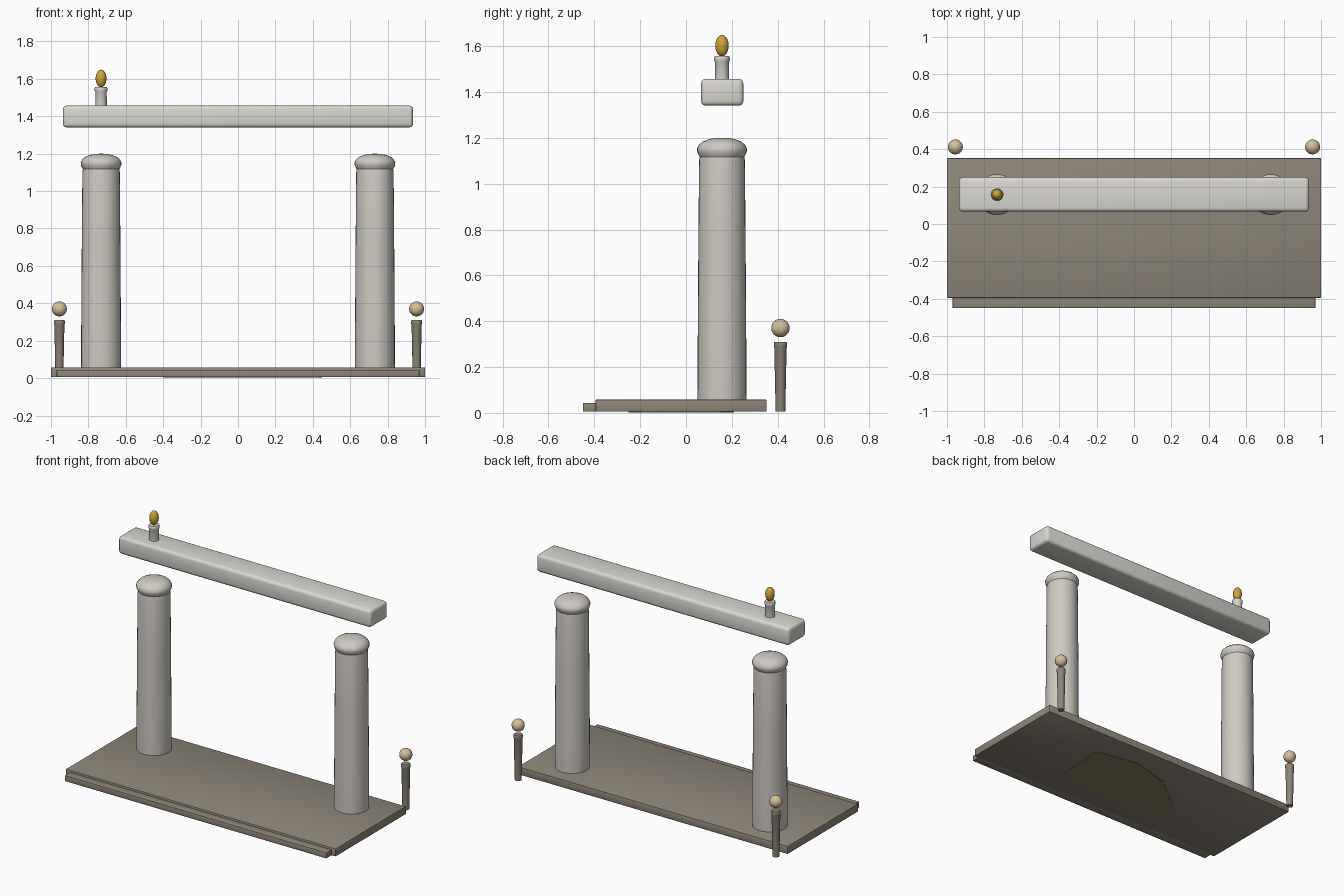
import bpy, bmesh, math

if "Cube" in bpy.data.objects:
    bpy.data.objects.remove(bpy.data.objects["Cube"])


def material(name, rgb):
    m = bpy.data.materials.new(name)
    m.diffuse_color = (*rgb, 1)
    m.use_nodes = True
    m.node_tree.nodes["Principled BSDF"].inputs["Base Color"].default_value = m.diffuse_color
    return m


STONE = material("pale_stone", (0.62, 0.59, 0.54))
BEAM = material("light_stone", (0.70, 0.68, 0.63))
DARK = material("dark_stone", (0.27, 0.24, 0.19))
GLOW = material("flame_gold", (0.62, 0.37, 0.04))
TAN = material("lamp_tan", (0.66, 0.52, 0.33))
MOSS = material("olive_inlay", (0.25, 0.22, 0.12))


def finish(name, bm, mat):
    bmesh.ops.recalc_face_normals(bm, faces=bm.faces)
    me = bpy.data.meshes.new(name)
    bm.to_mesh(me)
    bm.free()
    ob = bpy.data.objects.new(name, me)
    bpy.context.collection.objects.link(ob)
    me.materials.append(mat)
    bpy.ops.object.select_all(action='DESELECT')
    ob.select_set(True)
    bpy.context.view_layer.objects.active = ob
    bpy.ops.object.shade_smooth_by_angle(angle=math.radians(35))
    return ob


def box(name, lo, hi, mat, bevel, segments=2):
    bm = bmesh.new()
    bmesh.ops.create_cube(bm, size=1)
    for v in bm.verts:
        v.co = [(a + b) / 2 + c * (b - a) for a, b, c in zip(lo, hi, v.co)]
    bmesh.ops.bevel(bm, geom=bm.edges[:], offset=bevel, segments=segments,
                    profile=0.5, affect='EDGES')
    return finish(name, bm, mat)


def lathe(name, profile, x, y, mat, sides=32):
    """Spin a (radius, height) profile about a vertical axis at x, y."""
    bm = bmesh.new()
    pts = [bm.verts.new((r, 0, z)) for r, z in profile]
    edges = [bm.edges.new(p) for p in zip(pts, pts[1:])]
    bmesh.ops.spin(bm, geom=pts + edges, cent=(0, 0, 0), axis=(0, 0, 1),
                   angle=math.tau, steps=sides)
    bmesh.ops.remove_doubles(bm, verts=bm.verts, dist=1e-5)
    bmesh.ops.translate(bm, verts=bm.verts, vec=(x, y, 0))
    return finish(name, bm, mat)


def ball(name, loc, radius, height, mat):
    bm = bmesh.new()
    bmesh.ops.create_uvsphere(bm, u_segments=24, v_segments=16, radius=1)
    for v in bm.verts:
        v.co = (loc[0] + v.co.x * radius, loc[1] + v.co.y * radius,
                loc[2] + v.co.z * height)
    return finish(name, bm, mat)


# floor slab and the lower step along its front
box("floor_slab", (-1, -0.395, 0.005), (1, 0.352, 0.058), DARK, 0.005)
box("front_step", (-0.97, -0.45, 0.005), (0.97, -0.38, 0.044), DARK, 0.004)

# irregular inlay showing on the underside
bm = bmesh.new()
outline = [(0.42, -0.20), (0.45, 0.15), (0.14, 0.21), (-0.14, 0.13),
           (-0.39, -0.08), (-0.40, -0.25)]
f = bm.faces.new([bm.verts.new((x, y, 0.002)) for x, y in outline])
top = bmesh.ops.extrude_face_region(bm, geom=[f])["geom"]
bmesh.ops.translate(bm, vec=(0, 0, 0.02),
                    verts=[g for g in top if isinstance(g, bmesh.types.BMVert)])
finish("underside_inlay", bm, MOSS)

shaft = [(0, 0.01), (0.105, 0.01), (0.107, 0.06), (0.106, 0.3), (0.103, 0.75),
         (0.100, 1.10), (0.097, 1.12), (0, 1.12)]
cap = [(0, 1.115), (0.096, 1.115), (0.102, 1.125), (0.108, 1.14),
       (0.109, 1.152), (0.102, 1.168), (0.085, 1.183), (0.06, 1.193),
       (0.03, 1.199), (0, 1.2)]
post = [(0, 0.005), (0.021, 0.005), (0.027, 0.285), (0.029, 0.29),
        (0.029, 0.305), (0.026, 0.31), (0, 0.31)]
for s, side in ((-1, "left"), (1, "right")):
    # column with domed cap
    lathe(side + "_column", shaft, s * 0.732, 0.157, STONE)
    lathe(side + "_column_cap", cap, s * 0.732, 0.157, STONE)
    # small lamp post with floating globe behind the slab
    lathe(side + "_lamp_post", post, s * 0.955, 0.412, DARK, 20)
    ball(side + "_lamp_globe", (s * 0.955, 0.412, 0.37), 0.04, 0.04, TAN)

# floating lintel
box("lintel", (-0.936, 0.066, 1.34), (0.936, 0.25, 1.457), BEAM, 0.02, 3)

# candle and flame on the lintel
candle = [(0, 1.44), (0.031, 1.44), (0.030, 1.53), (0.034, 1.536),
          (0.034, 1.55), (0.031, 1.556), (0, 1.556)]
lathe("candle", candle, -0.732, 0.157, BEAM, 24)
ball("flame", (-0.732, 0.157, 1.602), 0.029, 0.047, GLOW)
